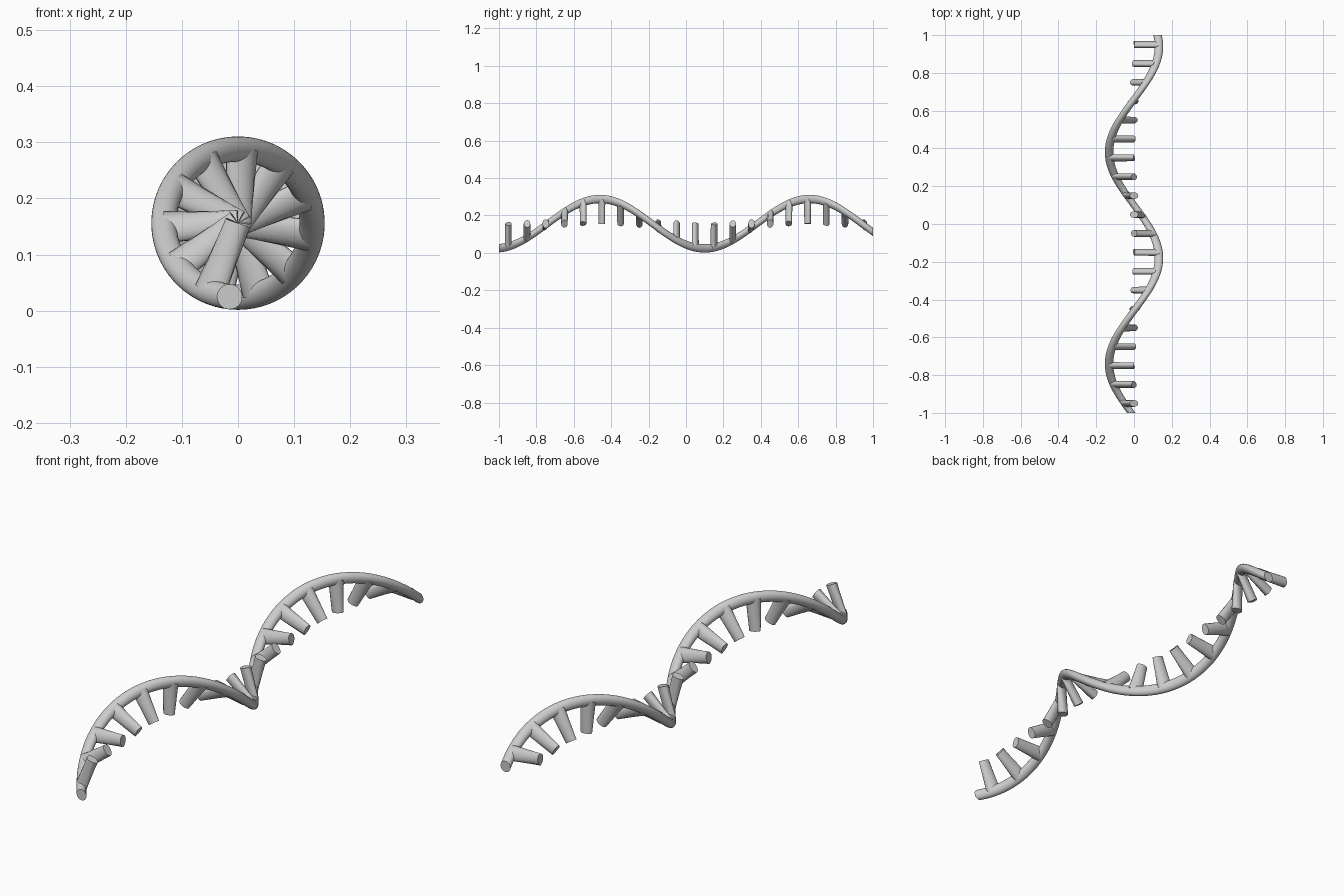
import bpy, bmesh, math
from mathutils import Matrix, Vector

if "Cube" in bpy.data.objects:
    bpy.data.objects.remove(bpy.data.objects["Cube"])

PITCH, PEAK_Y = 1.12, -0.46      # helix turn length, y of a crest
AXIS_Z, HELIX_R, TUBE_R = 0.156, 0.132, 0.0225


def twist(bm):
    # Twist straight geometry around the y axis, then lift onto the ground
    for v in bm.verts:
        a = 2 * math.pi * (v.co.y - PEAK_Y) / PITCH
        x, z = v.co.x, v.co.z
        v.co.x = x * math.cos(a) + z * math.sin(a)
        v.co.z = AXIS_Z - x * math.sin(a) + z * math.cos(a)


def finish(bm, name):
    twist(bm)
    bmesh.ops.recalc_face_normals(bm, faces=bm.faces)
    mesh = bpy.data.meshes.new(name)
    bm.to_mesh(mesh)
    bm.free()
    ob = bpy.data.objects.new(name, mesh)
    bpy.context.collection.objects.link(ob)
    bpy.ops.object.select_all(action='DESELECT')
    bpy.context.view_layer.objects.active = ob
    ob.select_set(True)
    bpy.ops.object.shade_smooth_by_angle(angle=math.radians(40))


# Backbone: straight tube in many slices, flat cut ends
bm = bmesh.new()
SIDES, STEPS = 20, 120
rings = []
for i in range(STEPS + 1):
    y = -1 + 2 * i / STEPS
    rings.append([bm.verts.new((TUBE_R * math.cos(t), y, HELIX_R + TUBE_R * math.sin(t)))
                  for t in (2 * math.pi * k / SIDES for k in range(SIDES))])
for a, b in zip(rings, rings[1:]):
    for k in range(SIDES):
        n = (k + 1) % SIDES
        bm.faces.new((a[k], a[n], b[n], b[k]))
bm.faces.new(rings[0])
bm.faces.new(rings[-1])
finish(bm, "helix_backbone")

# Rungs: half-width oval pegs from the axis out to the backbone
for i in range(20):
    bm = bmesh.new()
    place = Matrix.Translation((0, -0.95 + 0.1 * i, HELIX_R / 2)) @ Matrix.Diagonal((1.35, 1, 1, 1))
    bmesh.ops.create_cone(bm, cap_ends=True, segments=20, radius1=0.0175, radius2=0.0185,
                          depth=HELIX_R, matrix=place)
    finish(bm, f"rung_{i + 1:02d}")
